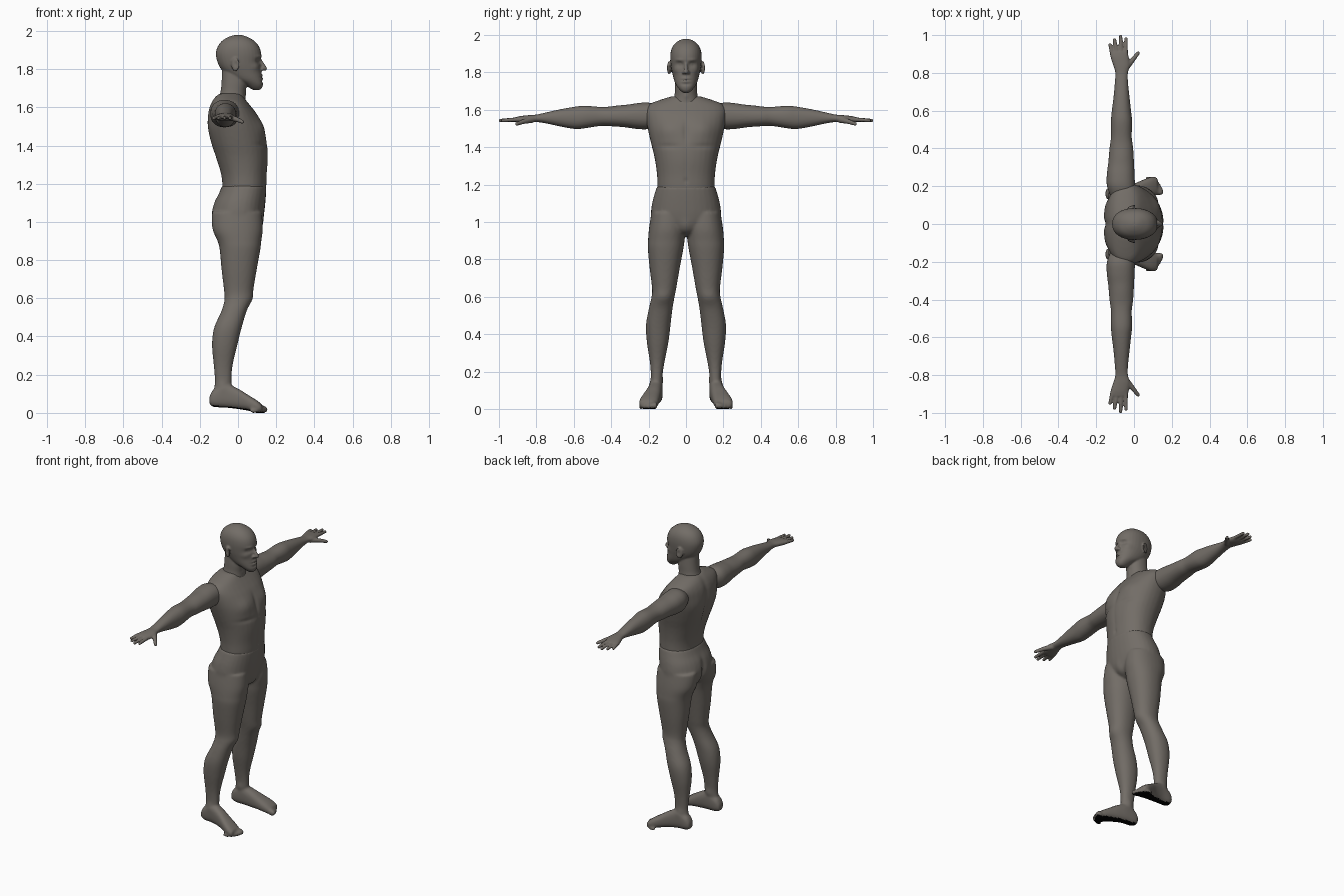
import bpy, bmesh, math
from mathutils import Vector, Matrix

def material(name, rgb):
    m = bpy.data.materials.new(name)
    m.diffuse_color = (*rgb, 1)
    return m

SKIN = material("grey_brown_skin", (0.17, 0.153, 0.135))
SOLE = material("black_sole", (0.0, 0.0, 0.0))
ORDER = {"z": (2, 0, 1), "y": (1, 0, 2), "x": (0, 1, 2)}

def smooth_sections(secs, steps=5):
    """Catmull-Rom interpolation between the given cross-sections."""
    out = []
    for i in range(len(secs) - 1):
        p = [secs[max(i - 1, 0)], secs[i], secs[i + 1], secs[min(i + 2, len(secs) - 1)]]
        for k in range(steps):
            t = k / steps
            out.append([0.5 * (2 * b + (c - a) * t + (2 * a - 5 * b + 4 * c - d) * t * t
                               + (3 * b - a - 3 * c + d) * t ** 3) for a, b, c, d in zip(*p)])
    return out + [list(secs[-1])]

def loft(bm, axis, secs, side=1, power=2.2, n=32):
    """Section = (position, min_a, max_a, min_b, max_b) across the axis."""
    rings = []
    for t, a0, a1, b0, b1 in smooth_sections(secs):
        ring = []
        for k in range(n):
            an = 2 * math.pi * k / n
            c, s = math.cos(an), math.sin(an)
            co = [0, 0, 0]
            i, j, l = ORDER[axis]
            co[i] = t
            co[j] = (a0 + a1) / 2 + (a1 - a0) / 2 * math.copysign(abs(c) ** (2 / power), c)
            co[l] = (b0 + b1) / 2 + (b1 - b0) / 2 * math.copysign(abs(s) ** (2 / power), s)
            co[1] *= side
            ring.append(bm.verts.new(co))
        rings.append(ring)
    faces = [bm.faces.new(rings[0]), bm.faces.new(rings[-1])]
    for r, q in zip(rings, rings[1:]):
        for k in range(n):
            faces.append(bm.faces.new((r[k], r[(k + 1) % n], q[(k + 1) % n], q[k])))
    bmesh.ops.recalc_face_normals(bm, faces=faces)

def ball(bm, centre, radii, turn=0):
    m = Matrix.Translation(centre) @ Matrix.Rotation(turn, 4, "Z") @ Matrix.Diagonal((*radii, 1))
    bmesh.ops.create_uvsphere(bm, u_segments=20, v_segments=14, radius=1, matrix=m)

def tube(bm, p0, p1, r0, r1, count=10):
    """Rounded tapering finger made as a chain of balls."""
    p0, p1 = Vector(p0), Vector(p1)
    for k in range(count + 1):
        r = r0 + (r1 - r0) * k / count
        ball(bm, p0.lerp(p1, k / count), (r, r, r))

def finish(name, bm, voxel, bumps=(), smooth=4):
    """Fuse the volumes, smooth, then push soft bumps (mirrored) along the normals."""
    me = bpy.data.meshes.new(name)
    bm.to_mesh(me)
    bm.free()
    ob = bpy.data.objects.new(name, me)
    bpy.context.collection.objects.link(ob)
    r = ob.modifiers.new("fuse", "REMESH")
    r.mode, r.voxel_size = "VOXEL", voxel
    s = ob.modifiers.new("soften", "SMOOTH")
    s.factor, s.iterations = 0.5, smooth
    ev = ob.evaluated_get(bpy.context.evaluated_depsgraph_get())
    ob2mesh = bpy.data.meshes.new_from_object(ev)
    ob.modifiers.clear()
    ob.data = ob2mesh
    ob2mesh.name = name
    moves = []
    for v in ob2mesh.vertices:
        amt = 0
        for x, y, z, rx, ry, rz, a in bumps:
            d = ((v.co.x - x) / rx) ** 2 + ((abs(v.co.y) - y) / ry) ** 2 + ((v.co.z - z) / rz) ** 2
            if d < 9:
                amt += a * math.exp(-d)
        moves.append(v.normal * amt)
    for v, m in zip(ob2mesh.vertices, moves):
        v.co += m
    ob2mesh.materials.clear()
    ob2mesh.materials.append(SKIN)
    for p in ob2mesh.polygons:
        p.use_smooth = True
        p.material_index = 0
    return ob

def sym(rows):
    return [(z, a, b, -w, w) for z, a, b, w in rows]

# torso
bm = bmesh.new()
loft(bm, "z", sym([(1.14, -.095, .138, .152), (1.18, -.083, .148, .153), (1.25, -.09, .151, .155),
    (1.337, -.117, .157, .167), (1.417, -.143, .151, .186), (1.5, -.158, .13, .205),
    (1.56, -.157, .102, .214), (1.6, -.15, .072, .216), (1.63, -.137, .047, .195),
    (1.652, -.122, .03, .14), (1.672, -.1, .015, .075)]))
finish("torso", bm, .009, [
    (.11, .09, 1.49, .07, .06, .05, .012),       # chest muscles
    (.13, 0, 1.48, .06, .014, .06, -.008),       # breastbone groove
    (.13, .09, 1.405, .06, .06, .012, -.005),    # crease under chest
    (-.15, 0, 1.42, .06, .02, .2, -.012),        # spine groove
    (-.15, .1, 1.5, .05, .06, .07, .006),        # shoulder blades
    (.15, 0, 1.22, .03, .008, .012, -.006),      # navel
    (.15, 0, 1.3, .04, .01, .1, -.003)])

# pelvis, legs and feet
bm = bmesh.new()
loft(bm, "z", sym([(.925, -.05, .07, .04), (.95, -.1, .105, .11), (.99, -.128, .124, .18),
    (1.04, -.136, .136, .188), (1.1, -.125, .143, .181), (1.15, -.1, .147, .168), (1.19, -.083, .149, .156)]))
for s in (1, -1):
    loft(bm, "z", [(1.05, -.13, .125, .005, .185), (.963, -.132, .13, .003, .198),
        (.9, -.107, .122, .008, .203), (.856, -.096, .117, .014, .204), (.75, -.086, .098, .034, .194),
        (.64, -.073, .079, .053, .181), (.59, -.071, .069, .063, .186), (.53, -.088, .044, .073, .2),
        (.446, -.125, .019, .083, .214), (.357, -.136, -.003, .094, .209), (.25, -.127, -.028, .115, .193),
        (.17, -.121, -.034, .127, .187), (.12, -.126, -.03, .129, .189), (.06, -.135, 0, .13, .19)], s)
    loft(bm, "x", [(-.15, .138, .182, .045, .085), (-.125, .126, .194, .031, .125),
        (-.06, .125, .2, .027, .15), (0, .131, .214, .02, .127), (.05, .139, .235, .012, .096),
        (.095, .147, .25, .002, .068), (.125, .155, .245, .001, .045)], s, 2.6)
    for i in range(5):  # toes
        r = .02 - .002 * i
        ball(bm, (.132 - .003 * i * i, s * (.167 + .019 * i), r - .002), (.025, r * .75, r))
legs = finish("pelvis_and_legs", bm, .008, [
    (-.14, 0, 1.01, .06, .016, .08, -.022),      # seat cleft
    (-.13, .085, 1.03, .05, .06, .06, .006),     # seat
    (.07, .122, .6, .03, .04, .035, .005),       # kneecaps
    (.12, 0, .975, .04, .03, .04, .008),
    (-.08, .195, .14, .025, .02, .025, .006),    # outer ankles
    (-.075, .125, .15, .025, .02, .025, .006)])  # inner ankles
legs.data.materials.append(SOLE)
for v in legs.data.vertices:
    v.co.z = max(v.co.z, 0)
for p in legs.data.polygons:
    if p.center.z < .05 and p.normal.z < -.75:
        p.material_index = 1

# arms and hands
for s, side in ((1, "left"), (-1, "right")):
    bm = bmesh.new()
    loft(bm, "y", [(.14, -.12, .01, 1.52, 1.62), (.2, -.143, .006, 1.497, 1.638),
        (.26, -.144, .003, 1.497, 1.635), (.326, -.136, 0, 1.506, 1.623), (.406, -.129, -.005, 1.512, 1.615),
        (.46, -.122, -.012, 1.513, 1.615), (.54, -.122, -.01, 1.501, 1.621), (.594, -.118, -.015, 1.497, 1.616),
        (.674, -.108, -.024, 1.511, 1.602), (.754, -.101, -.032, 1.528, 1.584), (.8, -.099, -.032, 1.534, 1.574),
        (.84, -.11, -.022, 1.531, 1.571), (.885, -.124, -.028, 1.529, 1.566), (.912, -.12, -.034, 1.534, 1.56)], s)
    for x0, y0, x1, y1 in ((-.113, .89, -.127, .949), (-.09, .9, -.103, .975),
                           (-.068, .9, -.071, .993), (-.044, .895, -.042, .981)):
        tube(bm, (x0, s * y0, 1.548), (x1, s * y1, 1.543), .0125, .0095)
    tube(bm, (-.045, s * .825, 1.547), (-.008, s * .868, 1.537), .018, .013)
    tube(bm, (-.008, s * .868, 1.537), (.022, s * .905, 1.524), .013, .01)
    finish(side + "_arm", bm, .005, [(-.065, .36, 1.62, .04, .06, .03, .004)], 3)

# head and neck
bm = bmesh.new()
loft(bm, "z", sym([(1.69, .08, .113, .014), (1.702, .06, .126, .03), (1.722, .03, .131, .046),
    (1.75, -.03, .127, .061), (1.79, -.08, .121, .072), (1.83, -.105, .119, .08), (1.88, -.116, .122, .084),
    (1.92, -.105, .109, .079), (1.95, -.081, .082, .063), (1.97, -.045, .045, .037), (1.979, -.015, .018, .012)]))
loft(bm, "z", sym([(1.6, -.115, .045, .09), (1.64, -.107, .04, .07), (1.68, -.092, .039, .061),
    (1.73, -.086, .045, .059), (1.79, -.084, .04, .055)]))
tube(bm, (.114, 0, 1.852), (.139, 0, 1.803), .008, .013)
for s in (1, -1):
    ball(bm, (.125, s * .012, 1.799), (.012, .01, .009))
    ball(bm, (-.014, s * .09, 1.824), (.024, .009, .036), s * .45)
finish("head", bm, .005, [
    (.11, .034, 1.842, .03, .02, .013, -.013),   # eye sockets
    (.1, .034, 1.842, .03, .011, .007, .006),    # eyelids
    (.115, .035, 1.866, .03, .025, .008, .004),  # brows
    (.09, .052, 1.812, .03, .018, .018, .004),   # cheekbones
    (.13, 0, 1.767, .02, .022, .006, .006),      # upper lip
    (.13, 0, 1.758, .02, .026, .003, -.004),     # mouth line
    (.13, 0, 1.75, .02, .02, .006, .006),        # lower lip
    (.13, 0, 1.736, .02, .022, .006, -.004),
    (-.012, .1, 1.826, .011, .02, .018, -.006),  # ear hollows
    (.045, 0, 1.672, .02, .012, .015, .004)], 3)
